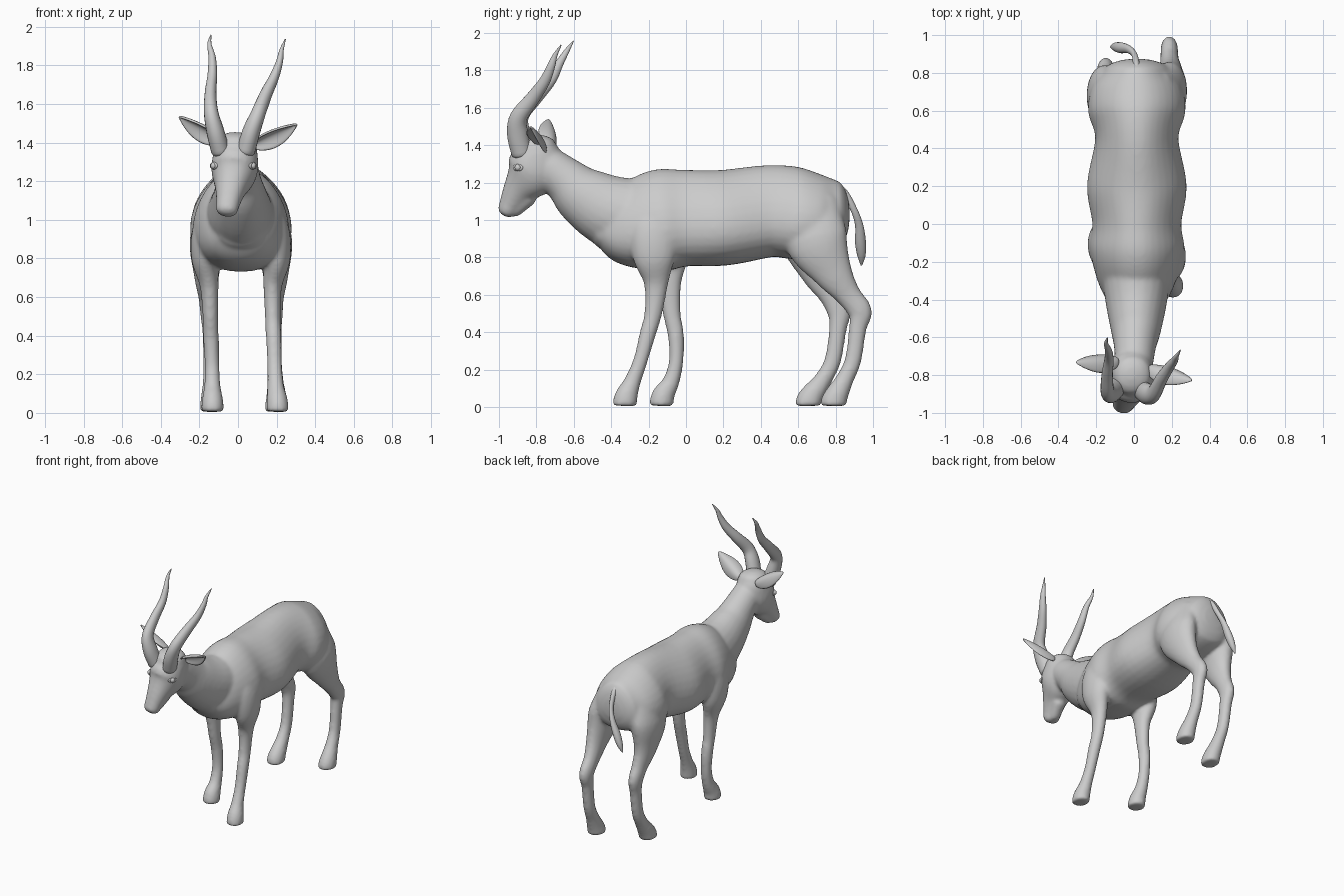
import bpy, bmesh, math
from mathutils import Vector


def finish(name, bm):
    bmesh.ops.recalc_face_normals(bm, faces=bm.faces)
    for f in bm.faces:
        f.smooth = True
    me = bpy.data.meshes.new(name)
    bm.to_mesh(me)
    bm.free()
    ob = bpy.data.objects.new(name, me)
    bpy.context.scene.collection.objects.link(ob)
    return ob


def spline(pts, n):
    """Catmull-Rom through rows of any length."""
    p = [pts[0]] + list(pts) + [pts[-1]]
    out = []
    for i in range(1, len(p) - 2):
        for k in range(n):
            t = k / n
            out.append([0.5 * (2 * b + (c - a) * t + (2 * a - 5 * b + 4 * c - d) * t * t
                               + (3 * b - a - 3 * c + d) * t ** 3)
                        for a, b, c, d in zip(p[i - 1], p[i], p[i + 1], p[i + 2])])
    return out + [list(pts[-1])]


def tube(bm, pts, caps=(0.6, 0.6), seg=24, n=5, power=2.0, egg=0.0):
    """Loft through (x, y, z, half width, half depth) rows with rounded ends."""
    rows = spline(pts, n)
    cs = [Vector(r[:3]) for r in rows]
    rings = []
    for i, r in enumerate(rows):
        t = (cs[min(i + 1, len(cs) - 1)] - cs[max(i - 1, 0)]).normalized()
        rings.append((cs[i], t, r[3], r[4]))

    def cap(ring, length, sign):
        c, t, a, b = ring
        h = length * min(a, b) * sign
        return [(c + t * h * math.sin(q), t, a * math.cos(q), b * math.cos(q))
                for q in (0.4, 0.8, 1.15, 1.45)]
    if caps[0]:
        rings = cap(rings[0], caps[0], -1)[::-1] + rings
    if caps[1]:
        rings = rings + cap(rings[-1], caps[1], 1)
    loops = []
    for c, t, a, b in rings:
        s = Vector((1, 0, 0))
        s = (s - t * s.dot(t)).normalized()
        u = t.cross(s)
        loop = []
        for k in range(seg):
            q = 2 * math.pi * k / seg
            x, y = math.cos(q), math.sin(q)
            x = math.copysign(abs(x) ** (2 / power), x) * (1 - egg * y)
            y = math.copysign(abs(y) ** (2 / power), y)
            loop.append(bm.verts.new(c + s * a * x + u * b * y))
        loops.append(loop)
    for l0, l1 in zip(loops, loops[1:]):
        for k in range(seg):
            j = (k + 1) % seg
            bm.faces.new((l0[k], l0[j], l1[j], l1[k]))
    bm.faces.new(loops[0][::-1])
    bm.faces.new(loops[-1])


# Trunk, neck, head and legs, fused into one skin
bm = bmesh.new()
trunk = [(.80, 1.03, .18, .185), (.72, 1.03, .235, .213), (.6, 1.035, .252, .245),
         (.45, 1.048, .215, .246), (.2, 1.012, .258, .256), (0, 1.01, .23, .258),
         (-.13, 1.0, .245, .272), (-.27, .975, .215, .24), (-.37, .965, .175, .195),
         (-.45, .97, .12, .12)]
tube(bm, [(.015, *r) for r in trunk], caps=(.42, .5), seg=32, power=2.1, egg=.22)
tube(bm, [(.012, -.22, 1.0, .185, .21), (.012, -.4, 1.045, .165, .195), (.01, -.55, 1.13, .135, .16),
          (.005, -.64, 1.21, .113, .125), (0, -.74, 1.29, .1, .105), (-.005, -.79, 1.32, .085, .09)])
tube(bm, [(-.008, -.80, 1.40, .1, .105), (-.012, -.80, 1.34, .115, .135), (-.02, -.825, 1.25, .12, .14),
          (-.038, -.895, 1.16, .082, .087), (-.052, -.94, 1.085, .062, .06),
          (-.058, -.958, 1.05, .058, .05)], caps=(.55, .65), power=2.15)
tube(bm, [(-.03, -.84, 1.12, .05, .045), (-.052, -.915, 1.042, .038, .03)])

# Legs: shared (z, half width, half depth) rows, then x and y for each side
front = [(1.1, .05, .1), (.95, .08, .13), (.8, .072, .115), (.66, .049, .066), (.5, .041, .048),
         (.39, .041, .044), (.25, .039, .039), (.14, .043, .045), (.07, .055, .06), (.03, .058, .065),
         (.006, .058, .065)]
hind = [(1.1, .07, .14), (.9, .095, .17), (.72, .066, .108), (.6, .05, .069), (.51, .045, .065),
        (.42, .04, .048), (.25, .039, .045), (.15, .044, .048), (.07, .056, .063), (.03, .06, .07),
        (.006, .06, .07)]
legs = [
    (front, (.15, .185, .2, .18, .18, .185, .19, .195, .202, .205, .205),
     (-.15, -.17, -.17, -.16, -.175, -.205, -.243, -.285, -.315, -.326, -.328)),
    (front, (-.12, -.155, -.17, -.149, -.143, -.14, -.135, -.133, -.132, -.132, -.132),
     (-.14, -.12, -.1, -.09, -.076, -.055, -.052, -.078, -.118, -.13, -.132)),
    (hind, (.14, .185, .195, .188, .187, .187, .19, .195, .2, .2, .2),
     (.67, .695, .785, .867, .93, .918, .893, .85, .808, .791, .789)),
    (hind, (-.11, -.155, -.163, -.155, -.15, -.145, -.142, -.14, -.138, -.138, -.138),
     (.66, .675, .72, .778, .818, .812, .785, .735, .678, .656, .654)),
]
for rows, xs, ys in legs:
    tube(bm, [(x, y, *r) for r, x, y in zip(rows, xs, ys)], caps=(.5, 0))
body = finish("body", bm)
m = body.modifiers.new("fuse", "REMESH")
m.mode = 'VOXEL'
m.voxel_size = 0.011
m.use_smooth_shade = True
m = body.modifiers.new("relax", "SMOOTH")
m.factor = 0.5
m.iterations = 13

# Horns
horns = {
    "horn_left": [(-.092, -.865, 1.36, .048, .055), (-.118, -.89, 1.46, .046, .057),
                  (-.14, -.885, 1.56, .037, .047), (-.142, -.8, 1.66, .03, .038),
                  (-.133, -.722, 1.75, .025, .03), (-.134, -.675, 1.84, .019, .022),
                  (-.148, -.633, 1.91, .011, .013), (-.14, -.602, 1.957, .003, .003)],
    "horn_right": [(.042, -.88, 1.36, .048, .055), (.07, -.9, 1.46, .046, .057),
                   (.105, -.895, 1.55, .038, .047), (.145, -.82, 1.65, .032, .038),
                   (.188, -.757, 1.74, .025, .03), (.215, -.722, 1.82, .018, .022),
                   (.226, -.7, 1.88, .011, .013), (.245, -.668, 1.935, .003, .003)],
}
for name, pts in horns.items():
    bm = bmesh.new()
    tube(bm, pts, seg=18)
    finish(name, bm)

# Tail
bm = bmesh.new()
tube(bm, [(.015, .79, 1.19, .02, .025), (.012, .85, 1.14, .018, .02), (0, .9, 1.05, .015, .018),
          (-.03, .926, .97, .018, .022), (-.07, .933, .88, .025, .029), (-.1, .938, .81, .02, .022),
          (-.122, .938, .76, .005, .005)], seg=16)
finish("tail", bm)


# Ears: cupped leaves
def ear(name, base, tip, width=0.052):
    base, tip = Vector(base), Vector(tip)
    d = (tip - base).normalized()
    w = Vector((0, .7, -.7))
    w = (w - d * w.dot(d)).normalized()
    nrm = d.cross(w)
    if nrm.y > 0:
        nrm = -nrm
    bm = bmesh.new()
    rows = []
    for i in range(13):
        t = i / 12
        hw = width * (0.42 * (1 - t) ** 2 + math.sin(math.pi * t ** 0.9) ** 0.85) + 0.002
        row = []
        for k in range(9):
            s = k / 4 - 1
            row.append(bm.verts.new(base + (tip - base) * t + w * hw * s
                                    + nrm * hw * (0.75 * s * s - 0.3)))
        rows.append(row)
    for r0, r1 in zip(rows, rows[1:]):
        for k in range(8):
            bm.faces.new((r0[k], r0[k + 1], r1[k + 1], r1[k]))
    ob = finish(name, bm)
    sol = ob.modifiers.new("thickness", "SOLIDIFY")
    sol.thickness = 0.012
    sol.offset = 0
    sub = ob.modifiers.new("round", "SUBSURF")
    sub.levels = sub.render_levels = 1


ear("ear_left", (-.085, -.72, 1.405), (-.307, -.735, 1.535))
ear("ear_right", (.075, -.76, 1.385), (.307, -.83, 1.495))

# Eyes with lids
for side, loc, yaw in (("left", (-.125, -.882, 1.28), .6), ("right", (.076, -.898, 1.28), -.6)):
    bpy.ops.mesh.primitive_uv_sphere_add(segments=20, ring_count=12, radius=0.018, location=loc)
    bpy.context.object.name = "eye_" + side
    bpy.ops.object.shade_smooth()
    # lid ring faces outward from the cheek
    bpy.ops.mesh.primitive_torus_add(major_radius=0.021, minor_radius=0.007, major_segments=24,
                                     minor_segments=8, location=loc,
                                     rotation=(0, math.pi / 2, yaw))
    lid = bpy.context.object
    lid.name = "eyelid_" + side
    lid.scale = (0.7, 1.15, 1.0)
    bpy.ops.object.shade_smooth()
